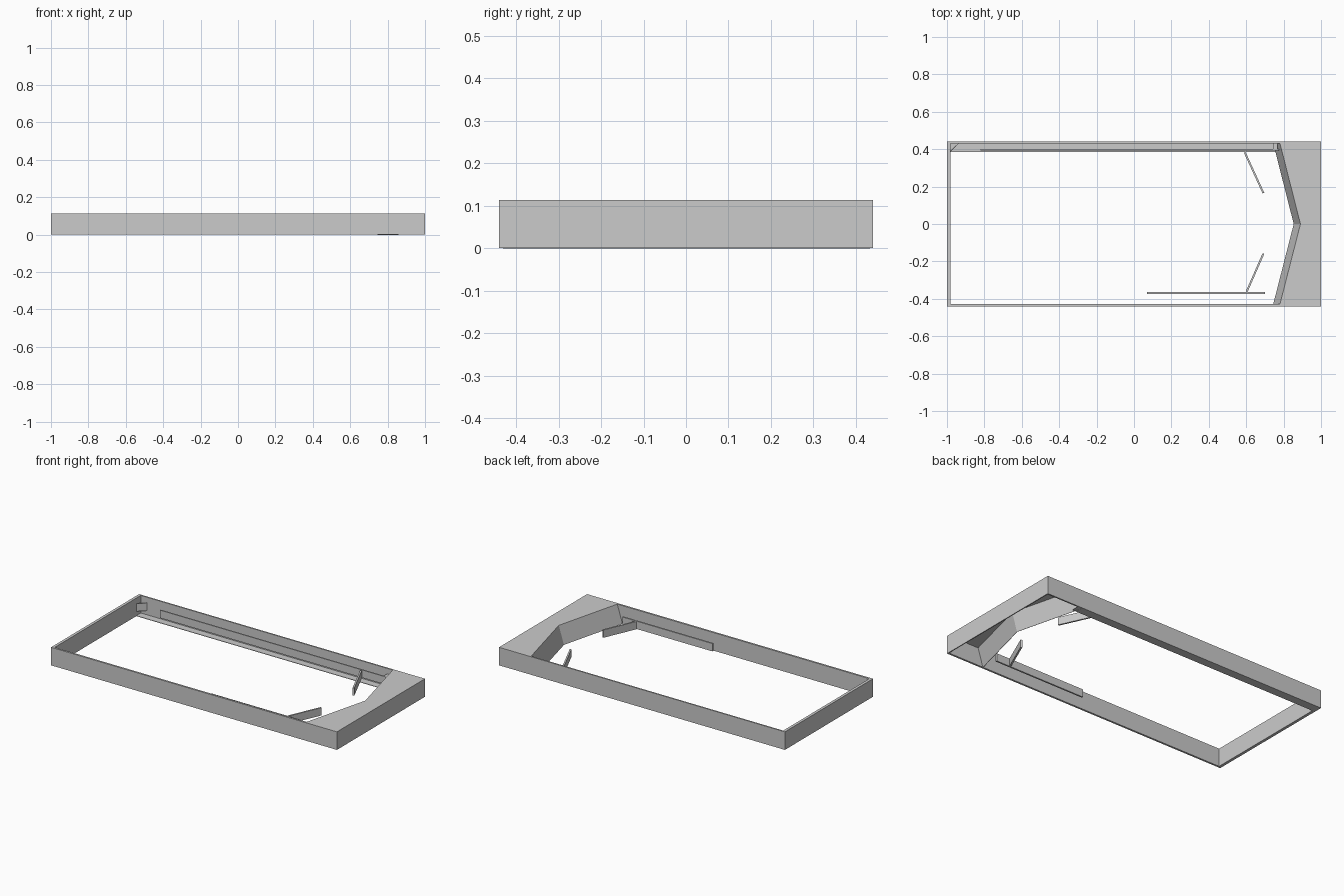
import bpy, bmesh, math

if "Cube" in bpy.data.objects:
    bpy.data.objects.remove(bpy.data.objects["Cube"])

H = 0.114            # cabinet height
RAIL_Z = (0.03, 0.079)  # height range of the inner guides


def make_object(name, bm):
    bmesh.ops.recalc_face_normals(bm, faces=bm.faces)
    mesh = bpy.data.meshes.new(name)
    bm.to_mesh(mesh)
    bm.free()
    obj = bpy.data.objects.new(name, mesh)
    bpy.context.collection.objects.link(obj)
    return obj


def prism(name, outline, z0, z1):
    """Extrude a flat outline from z0 to z1."""
    bm = bmesh.new()
    face = bm.faces.new([bm.verts.new((x, y, z0)) for x, y in outline])
    ext = bmesh.ops.extrude_face_region(bm, geom=[face])
    for v in ext["geom"]:
        if isinstance(v, bmesh.types.BMVert):
            v.co.z = z1
    return make_object(name, bm)


def box(name, x0, x1, y0, y1, z0, z1):
    return prism(name, [(x0, y0), (x1, y0), (x1, y1), (x0, y1)], z0, z1)


def guide(name, a, b, t=0.01):
    """Thin upright plate running between two points."""
    dx, dy = b[0] - a[0], b[1] - a[1]
    s = t / 2 / math.hypot(dx, dy)
    nx, ny = -dy * s, dx * s
    return prism(name, [(a[0] - nx, a[1] - ny), (b[0] - nx, b[1] - ny),
                        (b[0] + nx, b[1] + ny), (a[0] + nx, a[1] + ny)], *RAIL_Z)


# Outer walls
box("front_wall", -1, 1, -0.44, -0.428, 0, H)
box("back_wall", -1, 1, 0.431, 0.44, 0, H)
box("left_wall", -1, -0.982, -0.428, 0.431, 0, H)
box("right_wall", 0.994, 1, -0.428, 0.431, 0, H)

# Hollow end cover: notched top plate and a sloping V-shaped face
bm = bmesh.new()
top = [bm.verts.new((x, y, H)) for x, y in ((0.78, -0.43), (0.89, 0), (0.78, 0.433))]
low = [bm.verts.new((v.co.x - 0.036, v.co.y, 0)) for v in top]
end = [bm.verts.new((0.996, y, H)) for y in (-0.43, 0, 0.433)]
for i in (0, 1):
    bm.faces.new((top[i], end[i], end[i + 1], top[i + 1]))
    bm.faces.new((low[i], top[i], top[i + 1], low[i + 1]))
for f in bm.faces:
    f.normal_update()
cover = make_object("end_cover", bm)
solid = cover.modifiers.new("thickness", "SOLIDIFY")
solid.thickness = 0.003
solid.offset = -1 if cover.data.polygons[0].normal.z > 0 else 1

# Side lane along the back wall
box("lane_floor", -0.982, 0.775, 0.386, 0.431, 0, 0.003)
guide("lane_guide", (-0.82, 0.396), (0.775, 0.396), 0.008)
guide("lane_corner_deflector", (-0.982, 0.388), (-0.938, 0.431), 0.003)
box("lane_end_block", 0.742, 0.766, 0.4, 0.431, *RAIL_Z)

# Inner guides
guide("front_guide", (0.07, -0.368), (0.70, -0.368))
guide("back_angled_guide", (0.592, 0.383), (0.692, 0.165))
guide("front_angled_guide", (0.602, -0.363), (0.692, -0.158))
